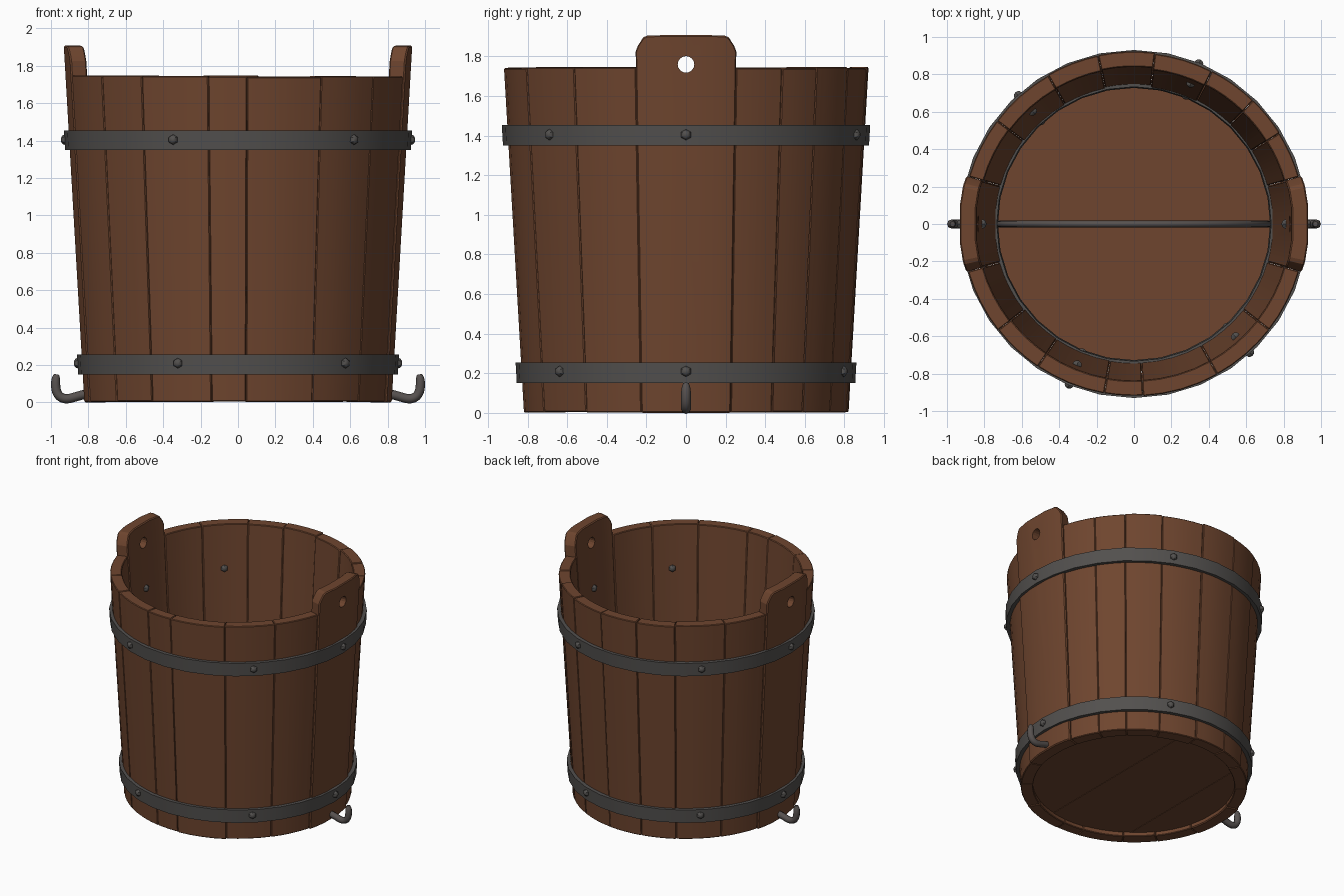
import bpy, bmesh, math, random
from mathutils import Vector

if "Cube" in bpy.data.objects:
    bpy.data.objects.remove(bpy.data.objects["Cube"])
random.seed(4)


def mat(name, c):
    m = bpy.data.materials.new(name)
    m.diffuse_color = (*c, 1)
    m.use_nodes = True
    m.node_tree.nodes["Principled BSDF"].inputs["Base Color"].default_value = m.diffuse_color
    return m


WOOD = mat("brown wood", (0.158, 0.060, 0.028))
IRON = mat("dark iron", (0.085, 0.080, 0.076))
GREY = mat("handle iron", (0.095, 0.083, 0.079))


def radius(z):
    return 0.82 + 0.058 * z


def finish(bm, name, m, bevel=0.0, angle=35):
    bmesh.ops.remove_doubles(bm, verts=bm.verts, dist=1e-4)
    bmesh.ops.recalc_face_normals(bm, faces=bm.faces)
    if bevel:
        es = [e for e in bm.edges if len(e.link_faces) == 2 and e.calc_face_angle() > 0.8]
        bmesh.ops.bevel(bm, geom=es, offset=bevel, segments=1, affect='EDGES', profile=0.5)
    me = bpy.data.meshes.new(name)
    bm.to_mesh(me)
    bm.free()
    me.materials.append(m)
    ob = bpy.data.objects.new(name, me)
    bpy.context.collection.objects.link(ob)
    smooth(ob, angle)
    return ob


def smooth(ob, angle):
    bpy.ops.object.select_all(action='DESELECT')
    ob.select_set(True)
    bpy.context.view_layer.objects.active = ob
    bpy.ops.object.shade_smooth_by_angle(angle=math.radians(angle))


def sweep(angles, section, closed=False):
    """Sweep a (radius, height) section round the z axis."""
    bm = bmesh.new()
    rings = []
    for a in angles:
        c, s = math.cos(math.radians(a)), math.sin(math.radians(a))
        rings.append([bm.verts.new((r * c, r * s, z)) for r, z in section(a)])
    n = len(rings[0])
    for i in range(len(rings) if closed else len(rings) - 1):
        p, q = rings[i], rings[(i + 1) % len(rings)]
        for j in range(n):
            bm.faces.new((p[j], p[(j + 1) % n], q[(j + 1) % n], q[j]))
    if not closed:
        bm.faces.new(rings[0])
        bm.faces.new(rings[-1])
    return bm


def wall(top, thick=0.084, push=0.0, base=0.0):
    return [(radius(base) + push - thick - 0.008, base), (radius(base) + push, base),
            (radius(top) + push, top), (radius(top) + push - thick, top)]


# Plain staves of uneven width, behind and in front of the two ears
back = [16, 32, 46, 63, 83, 102, 120, 143, 164]
front = [196, 218, 236, 260, 273, 299, 322, 344]
for label, cuts in (("back", back), ("front", front)):
    for k, (a, b) in enumerate(zip(cuts, cuts[1:])):
        top = 1.745 + random.uniform(-0.005, 0.003)
        push = random.uniform(-0.005, 0.003)
        base = random.uniform(0.0, 0.005)
        angs = [a + 0.02 + (b - a - 0.04) * i / 4 for i in range(5)]
        sec = wall(top, random.uniform(0.08, 0.087), push, base)
        finish(sweep(angs, lambda _: sec), f"{label}_stave_{k + 1}", WOOD, 0.005)

# Cutter for the handle holes in both ears
bm = bmesh.new()
bmesh.ops.create_cone(bm, cap_ends=True, segments=16, radius1=0.042, radius2=0.042, depth=2.4)
for v in bm.verts:
    v.co = Vector((v.co.z, v.co.y, v.co.x + 1.76))
cutter = finish(bm, "hole_cutter", WOOD)
cutter.hide_render = True

# Tall ear staves with cropped corners
ear_tops = {15.95: 1.825, 15.2: 1.855, 13.4: 1.897, 12.0: 1.906, 6.0: 1.908}
ear_angles = [-a for a in ear_tops] + list(reversed(ear_tops))
for side, turn in (("right", 0), ("left", 180)):
    bm = sweep([a + turn for a in ear_angles],
               lambda a: wall(ear_tops[round(abs(a - turn), 3)], 0.09, 0.006))
    ear = finish(bm, f"{side}_ear_stave", WOOD, 0.007)
    mod = ear.modifiers.new("handle hole", 'BOOLEAN')
    mod.object = cutter
    mod.operation = 'DIFFERENCE'
    mod.solver = 'EXACT'
    bpy.context.view_layer.objects.active = ear
    bpy.ops.object.modifier_apply(modifier=mod.name)
    smooth(ear, 20)
bpy.data.objects.remove(cutter)

# Floor planks trimmed to a circle
R = 0.745
edges = [-R, -0.45, -0.14, 0.16, 0.46, R]
for k, (x0, x1) in enumerate(zip(edges, edges[1:])):
    bm = bmesh.new()
    lift = 0.003 * (k % 2)
    xs = [x0 + (x1 - x0) * i / 10 for i in range(11)]
    rim = [(x, math.sqrt(max(R * R - x * x, 1e-6))) for x in xs]
    outline = rim + [(x, -y) for x, y in reversed(rim)]
    face = bm.faces.new([bm.verts.new((x, y, 0.035 + lift)) for x, y in outline])
    up = bmesh.ops.extrude_face_region(bm, geom=[face])
    bmesh.ops.translate(bm, vec=(0, 0, 0.055),
                        verts=[g for g in up["geom"] if isinstance(g, bmesh.types.BMVert)])
    finish(bm, f"floor_plank_{k + 1}", WOOD)

# Iron hoops
ring = [i * 360 / 32 for i in range(32)]


def hoop(name, z0, z1, inner, outer):
    sec = [(radius(z0) + inner, z0), (radius(z0) + outer, z0),
           (radius(z1) + outer, z1), (radius(z1) + inner, z1)]
    finish(sweep(ring, lambda _: sec, True), name, IRON)


hoop("upper_hoop", 1.35, 1.455, -0.01, 0.026)
hoop("lower_hoop", 0.15, 0.255, -0.01, 0.026)
hoop("inner_lower_hoop", 0.15, 0.255, -0.101, -0.075)

# Rivets, with heads outside and inside the wall
for row, z in (("upper", 1.405), ("lower", 0.21)):
    for k, a in enumerate((0, 68, 132, 180, 248, 312)):
        for place, off in (("outer", 0.025), ("inner", -0.092)):
            bm = bmesh.new()
            bmesh.ops.create_uvsphere(bm, u_segments=6, v_segments=6, radius=0.028)
            d = math.radians(a)
            r = radius(z) + off
            for v in bm.verts:
                x, y, h = v.co.z * 0.75 + r, v.co.x, v.co.y + z
                v.co = (x * math.cos(d) - y * math.sin(d), x * math.sin(d) + y * math.cos(d), h)
            finish(bm, f"{row}_{place}_rivet_{k + 1}", IRON)

# Bail handle lowered inside the bucket, hooked ends poking through the wall
half = [(0.970, 0.15), (0.974, 0.13), (0.978, 0.085), (0.965, 0.035), (0.92, 0.012),
        (0.86, 0.034), (0.79, 0.05), (0.735, 0.06), (0.72, 0.13), (0.72, 0.2)]
half += [(0.72 * math.cos(math.radians(t)), 0.2 + 0.62 * math.sin(math.radians(t)))
         for t in range(12, 90, 13)]
path = half + [(0, 0.82)] + [(-x, z) for x, z in reversed(half)]
cu = bpy.data.curves.new("bail_handle", 'CURVE')
cu.dimensions = '3D'
sp = cu.splines.new('NURBS')
sp.points.add(len(path) - 1)
for i, (p, (x, z)) in enumerate(zip(sp.points, path)):
    p.co = (x, 0, z, 1)
    end = min(i, len(path) - 1 - i)
    p.radius = 0.6 if end == 0 else 1.05 if end < 7 else 0.75
sp.order_u = 4
sp.use_endpoint_u = True
sp.resolution_u = 4
cu.bevel_depth = 0.0235
cu.bevel_resolution = 2
cu.use_fill_caps = True
cu.materials.append(GREY)
bail = bpy.data.objects.new("bail_handle", cu)
bpy.context.collection.objects.link(bail)
bpy.ops.object.select_all(action='DESELECT')
bail.select_set(True)
bpy.context.view_layer.objects.active = bail
bpy.ops.object.convert(target='MESH')
smooth(bpy.context.view_layer.objects.active, 50)
